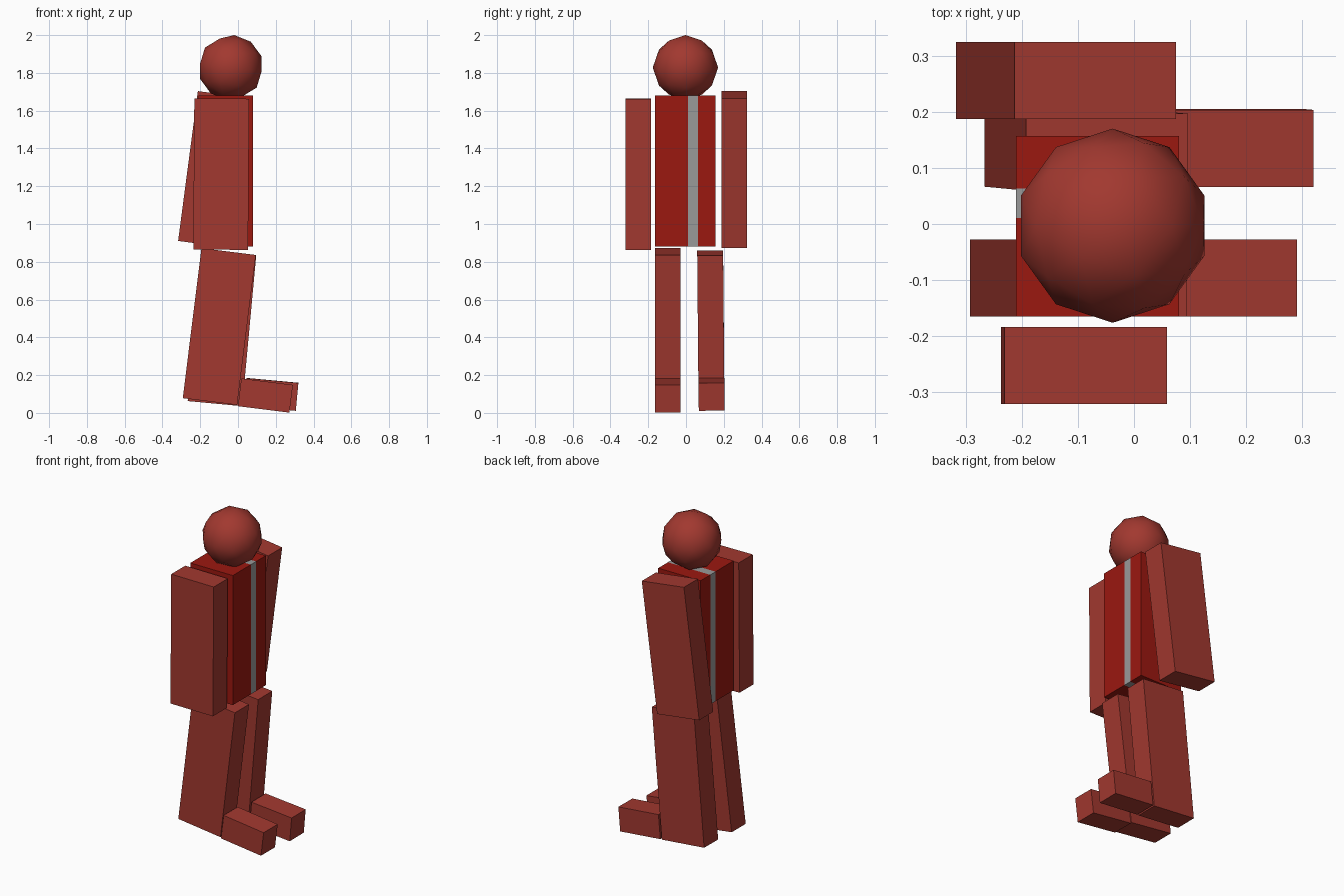
import bpy, bmesh
from math import radians
from mathutils import Matrix

if "Cube" in bpy.data.objects:
    bpy.data.objects.remove(bpy.data.objects["Cube"])


def material(name, rgb):
    m = bpy.data.materials.new(name)
    m.diffuse_color = (*rgb, 1)
    m.use_nodes = True
    m.node_tree.nodes["Principled BSDF"].inputs["Base Color"].default_value = m.diffuse_color
    return m


SKIN = material("soft_red", (0.36, 0.04, 0.029))
SHIRT = material("deep_red", (0.33, 0.009, 0.005))
GREY = material("grey", (0.32, 0.32, 0.32))


def add_object(name, bm, *mats):
    mesh = bpy.data.meshes.new(name)
    bm.to_mesh(mesh)
    bm.free()
    for m in mats:
        mesh.materials.append(m)
    obj = bpy.data.objects.new(name, mesh)
    bpy.context.collection.objects.link(obj)
    return obj


def box_mesh(size):
    bm = bmesh.new()
    bmesh.ops.create_cube(bm, size=1, matrix=Matrix.Diagonal((*size, 1)))
    return bm


def limb(name, centre, size, pitch, roll=0):
    obj = add_object(name, box_mesh(size), SKIN)
    obj.location = centre
    obj.rotation_euler = (radians(roll), radians(pitch), 0)


# Torso: one box with a stripe running around it
torso_y = -0.004
bm = box_mesh((0.29, 0.322, 0.80))
for y in (0.011, 0.063):
    bmesh.ops.bisect_plane(bm, geom=bm.verts[:] + bm.edges[:] + bm.faces[:],
                           plane_co=(0, y - torso_y, 0), plane_no=(0, 1, 0))
for f in bm.faces:
    if 0.011 < f.calc_center_median().y + torso_y < 0.063:
        f.material_index = 1
torso = add_object("torso", bm, SHIRT, GREY)
torso.location = (-0.065, torso_y, 1.28)

# Head: low-poly ball, tipped slightly forward
bm = bmesh.new()
bmesh.ops.create_icosphere(bm, subdivisions=2, radius=0.173)
for f in bm.faces:
    f.smooth = True
head = add_object("head", bm, SKIN)
head.location = (-0.038, -0.003, 1.828)
head.rotation_euler.y = radians(6)

# Arms
LIMB = (0.29, 0.137, 0.80)
limb("right_arm", (-0.089, -0.2525, 1.264), LIMB, 0.4)
limb("left_arm", (-0.121, 0.2555, 1.288), LIMB, 7.5)

# Legs and feet
FOOT = (0.275, 0.137, 0.148)
limb("right_leg", (-0.099, -0.0965, 0.457), LIMB, 7.1)
limb("right_foot", (0.145, -0.0965, 0.092), FOOT, 7.1)
limb("left_leg", (-0.085, 0.1315, 0.448), LIMB, 5.3, 0.5)
limb("left_foot", (0.176, 0.1355, 0.098), FOOT, 5.3, 0.5)
